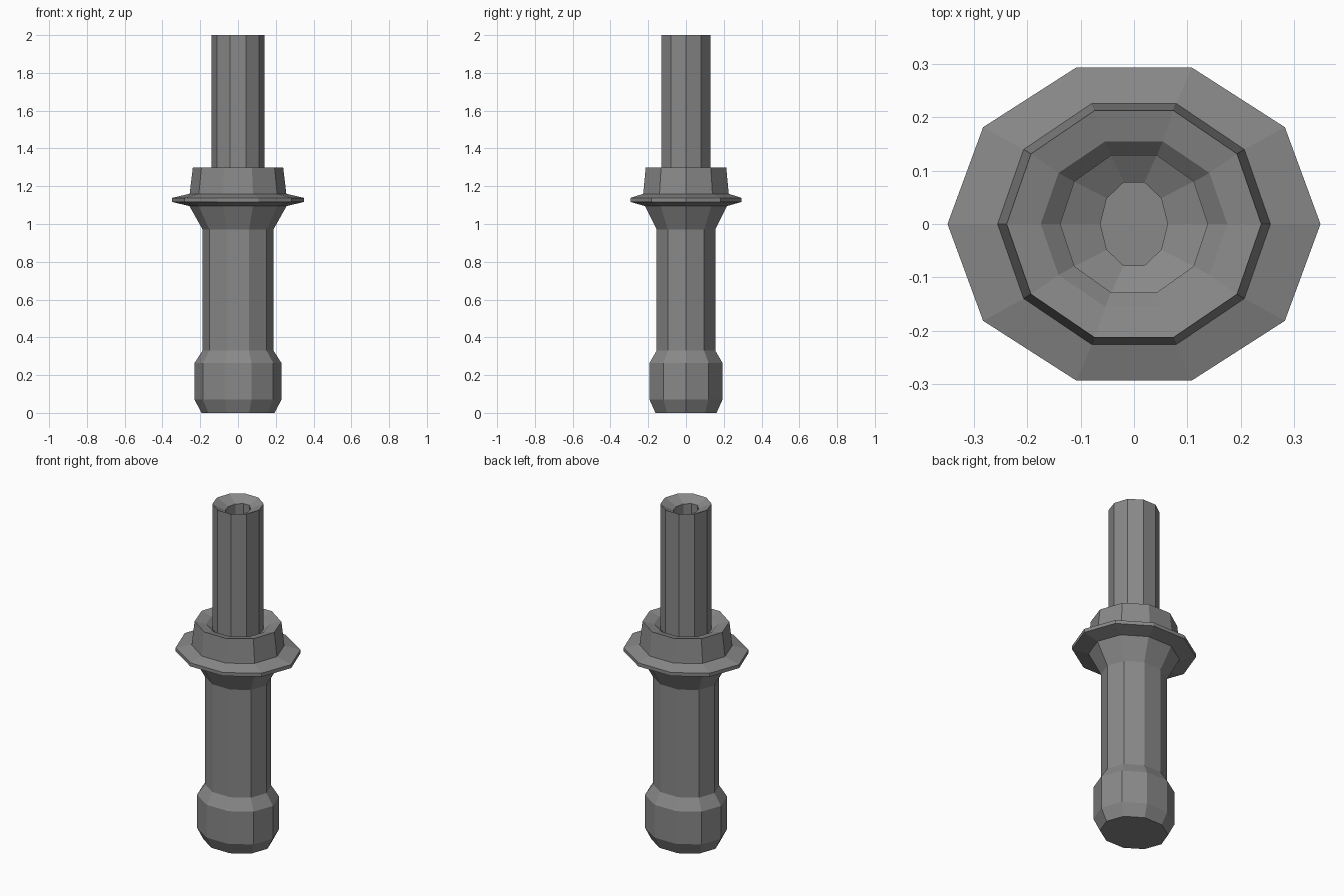
import bpy, bmesh, math

if "Cube" in bpy.data.objects:
    bpy.data.objects.remove(bpy.data.objects["Cube"])

SIDES = 10

grey = bpy.data.materials.new("mid_grey")
grey.diffuse_color = (0.25, 0.25, 0.25, 1)
grey.use_nodes = True
grey.node_tree.nodes["Principled BSDF"].inputs["Base Color"].default_value = grey.diffuse_color


def lathe(name, profile):
    """Ten-sided turned body; profile rows are (x radius, y radius, z), capped at both ends."""
    bm = bmesh.new()
    rings = []
    for rx, ry, z in profile:
        ring = []
        for i in range(SIDES):
            a = 2 * math.pi * i / SIDES
            ring.append(bm.verts.new((rx * math.cos(a), ry * math.sin(a), z)))
        rings.append(ring)
    for lo, hi in zip(rings, rings[1:]):
        for i in range(SIDES):
            j = (i + 1) % SIDES
            bm.faces.new((lo[i], lo[j], hi[j], hi[i]))
    bm.faces.new(rings[0][::-1])
    bm.faces.new(rings[-1])
    mesh = bpy.data.meshes.new(name)
    bm.to_mesh(mesh)
    bm.free()
    mesh.materials.append(grey)
    obj = bpy.data.objects.new(name, mesh)
    bpy.context.collection.objects.link(obj)
    return obj


# Handle: bulbous foot, shaft, flared guard and dished collar
lathe("handle", [
    (0.193, 0.170, 0.0),
    (0.230, 0.203, 0.07),
    (0.230, 0.203, 0.265),
    (0.187, 0.163, 0.33),
    (0.187, 0.163, 0.97),
    (0.257, 0.228, 1.095),
    (0.350, 0.309, 1.117),
    (0.350, 0.309, 1.138),
    (0.256, 0.238, 1.16),
    (0.239, 0.224, 1.30),
    (0.175, 0.163, 1.285),
    (0.138, 0.134, 1.255),
])

# Barrel: hollow tube with a funnelled mouth
lathe("barrel", [
    (0.139, 0.136, 1.25),
    (0.139, 0.136, 2.0),
    (0.063, 0.082, 1.967),
    (0.063, 0.082, 1.70),
])
